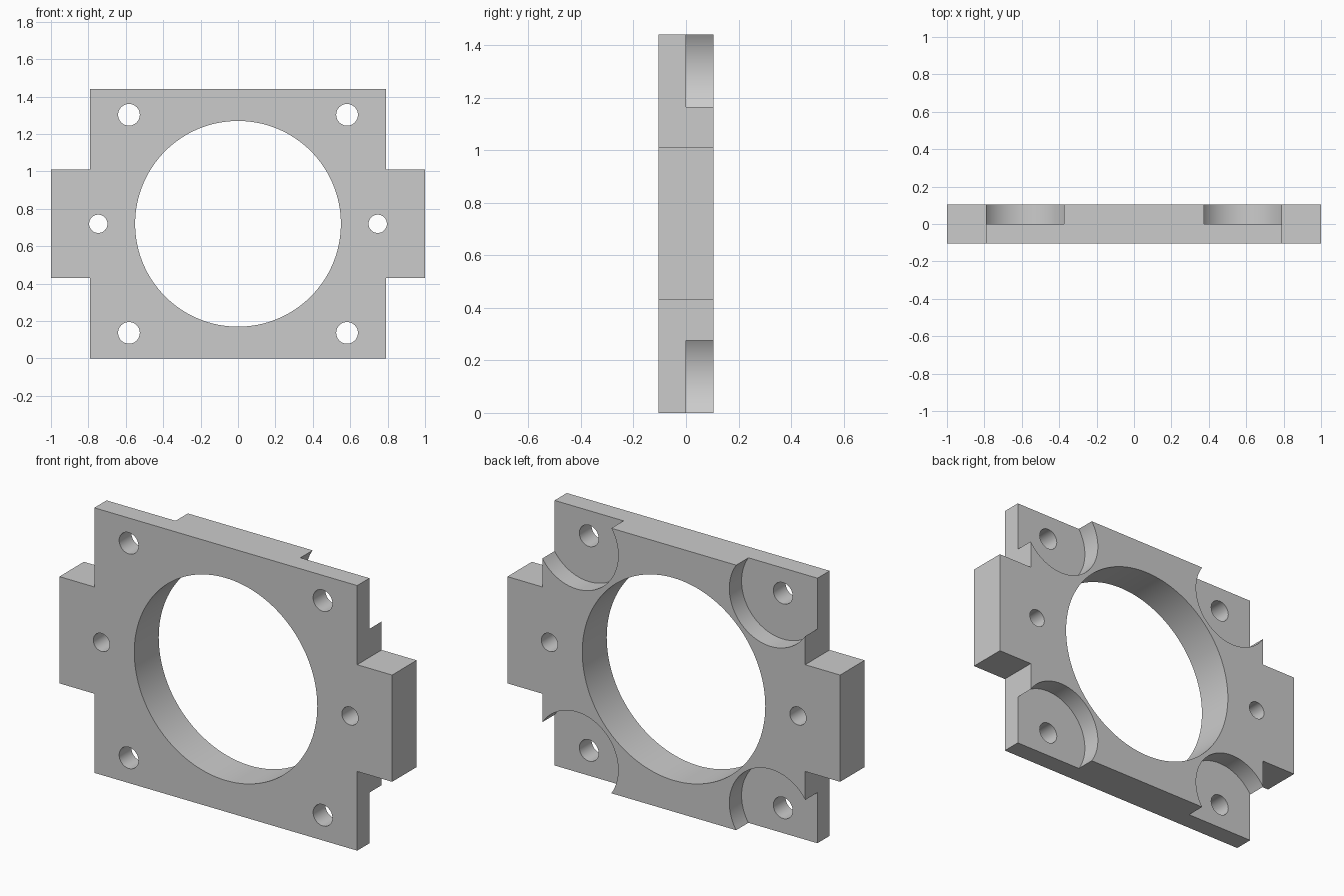
import bpy
import bmesh
from math import radians

cube = bpy.data.objects.get("Cube")
if cube:
    bpy.data.objects.remove(cube, do_unlink=True)

HEIGHT, HALF_T = 1.44, 0.105
PLATE_X, TAB_X = 0.79, 1.0
TAB_Z = 0.29               # half height of the side tabs
MID = HEIGHT / 2
HOLE = 0.583               # corner hole offset from the middle

grey = bpy.data.materials.new("plain grey")
grey.use_nodes = True
colour = (0.6, 0.6, 0.6, 1)
grey.diffuse_color = colour
grey.node_tree.nodes["Principled BSDF"].inputs["Base Color"].default_value = colour

# Plate with side tabs: mirrored outline, extruded to the back
right = [(PLATE_X, -MID), (PLATE_X, -TAB_Z), (TAB_X, -TAB_Z),
         (TAB_X, TAB_Z), (PLATE_X, TAB_Z), (PLATE_X, MID)]
outline = right + [(-x, z) for x, z in reversed(right)]
bm = bmesh.new()
front = bm.faces.new([bm.verts.new((x, -HALF_T, z + MID)) for x, z in outline])
extruded = bmesh.ops.extrude_face_region(bm, geom=[front])["geom"]
bmesh.ops.translate(bm, vec=(0, 2 * HALF_T, 0),
                    verts=[v for v in extruded if isinstance(v, bmesh.types.BMVert)])
bmesh.ops.recalc_face_normals(bm, faces=bm.faces)
mesh = bpy.data.meshes.new("mounting_plate")
bm.to_mesh(mesh)
bm.free()
mesh.materials.append(grey)
plate = bpy.data.objects.new("mounting_plate", mesh)
bpy.context.collection.objects.link(plate)


def bore(x, z, radius, start=-0.3, sides=48):
    """Cut a round hole running from y = start out through the back."""
    end = 0.3
    bpy.ops.mesh.primitive_cylinder_add(
        vertices=sides, radius=radius, depth=end - start,
        location=(x, (start + end) / 2, z + MID), rotation=(radians(90), 0, 0))
    cutter = bpy.context.object
    cutter.name = "bore_cutter"
    cutter.hide_render = True
    cutter.data.materials.append(grey)
    cut = plate.modifiers.new("bore", "BOOLEAN")
    cut.operation, cut.solver, cut.object = "DIFFERENCE", "EXACT", cutter
    bpy.ops.object.select_all(action="DESELECT")
    plate.select_set(True)
    bpy.context.view_layer.objects.active = plate
    bpy.ops.object.modifier_apply(modifier=cut.name)
    bpy.data.objects.remove(cutter, do_unlink=True)


# Central opening
bore(0, 0, 0.55, sides=128)

for sx in (-1, 1):
    # Tab hole
    bore(sx * 0.747, 0, 0.049)
    for sz in (-1, 1):
        # Corner pocket in the back half, then its through hole
        bore(sx * HOLE, sz * HOLE, 0.249, start=0, sides=96)
        bore(sx * HOLE, sz * HOLE, 0.058)

bpy.ops.object.shade_smooth_by_angle(angle=radians(30))
